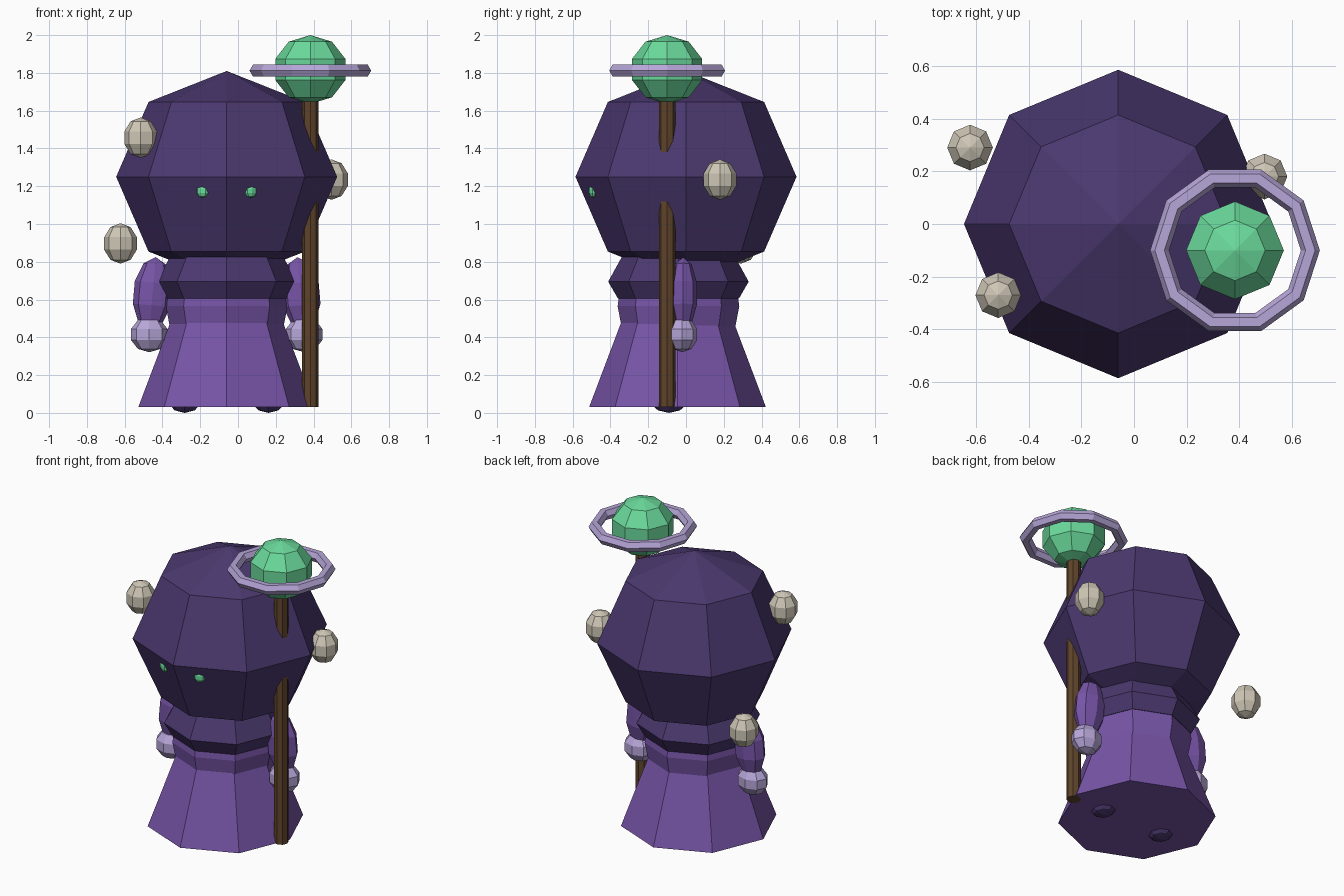
import bpy, bmesh, math
from mathutils import Matrix

if "Cube" in bpy.data.objects:
    bpy.data.objects.remove(bpy.data.objects["Cube"])

CX = -0.06  # body axis


def material(name, rgb):
    m = bpy.data.materials.new(name)
    m.diffuse_color = (*rgb, 1)
    m.use_nodes = True
    m.node_tree.nodes["Principled BSDF"].inputs["Base Color"].default_value = m.diffuse_color
    return m


DARK = material("dark violet cloth", (0.07, 0.04, 0.16))
PURPLE = material("purple cloth", (0.185, 0.09, 0.39))
LAVENDER = material("lavender", (0.47, 0.38, 0.69))
GREEN = material("glowing green", (0.145, 0.70, 0.33))
BROWN = material("brown wood", (0.115, 0.058, 0.024))
STONE = material("pale stone", (0.62, 0.57, 0.47))


def finish(name, bm, mat):
    bmesh.ops.recalc_face_normals(bm, faces=bm.faces)
    me = bpy.data.meshes.new(name)
    bm.to_mesh(me)
    bm.free()
    me.materials.append(mat)
    ob = bpy.data.objects.new(name, me)
    bpy.context.collection.objects.link(ob)
    return ob


def ball(name, center, radii, mat, rings=5, tilt=0.0, turn=0.0):
    bm = bmesh.new()
    bmesh.ops.create_uvsphere(bm, u_segments=8, v_segments=rings, radius=1,
                              matrix=Matrix.Diagonal((*radii, 1)))
    ob = finish(name, bm, mat)
    ob.location = center
    ob.rotation_euler = (0, tilt, turn)
    return ob


def lathe(name, center, profile, mat, sides=8):
    """Closed solid of revolution from (radius, height) pairs."""
    bm = bmesh.new()
    loops = []
    for r, z in profile:
        loops.append([bm.verts.new((center[0] + r * math.cos(i * math.tau / sides),
                                    center[1] + r * math.sin(i * math.tau / sides), z))
                      for i in range(sides)])
    for a, b in zip(loops, loops[1:]):
        for i in range(sides):
            j = (i + 1) % sides
            bm.faces.new((a[i], a[j], b[j], b[i]))
    bm.faces.new(loops[0])
    bm.faces.new(loops[-1])
    return finish(name, bm, mat)


# Hooded head with two eyes
ball("hood", (CX, 0, 1.25), (0.585, 0.585, 0.56), DARK, rings=4)
for side, label in ((-1, "left"), (1, "right")):
    ball(label + "_eye", (CX + side * 0.128, -0.493, 1.175), (0.036, 0.02, 0.036),
         GREEN, turn=side * math.radians(22.5))

# Collar, torso and flared robe
lathe("collar", (CX, -0.04), [(0.32, 0.605), (0.372, 0.695), (0.30, 0.825)], DARK)
lathe("torso", (CX, -0.04), [(0.28, 0.40), (0.30, 0.45), (0.322, 0.565), (0.315, 0.615)], PURPLE)
lathe("robe", (CX, -0.045), [(0.468, 0.03), (0.298, 0.48)], PURPLE)

# Arms, hands and feet
for side, label in ((-1, "left"), (1, "right")):
    ball(label + "_arm", (CX + side * 0.392, -0.015, 0.63), (0.105, 0.076, 0.195),
         PURPLE, tilt=-side * math.radians(5))
    ball(label + "_hand", (CX + side * 0.41, -0.02, 0.415), (0.102, 0.083, 0.094), LAVENDER)
    ball(label + "_foot", (CX + side * 0.222, -0.09, 0.07), (0.09, 0.1, 0.07), DARK)

# Staff topped by a ringed orb
SX, SY = 0.383, -0.10
lathe("staff", (SX, SY), [(0.044, 0.03), (0.044, 1.70)], BROWN)
ball("staff_orb", (SX, SY, 1.818), (0.195, 0.195, 0.182), GREEN)

bm = bmesh.new()
MAJOR, MINOR = 10, 6
grid = []
for i in range(MAJOR):
    a = i * math.tau / MAJOR
    row = []
    for j in range(MINOR):
        b = j * math.tau / MINOR
        r = 0.286 + 0.036 * math.cos(b)
        row.append(bm.verts.new((SX + r * math.cos(a), SY + r * math.sin(a),
                                 1.812 + 0.036 * math.sin(b))))
    grid.append(row)
for i in range(MAJOR):
    n = (i + 1) % MAJOR
    for j in range(MINOR):
        k = (j + 1) % MINOR
        bm.faces.new((grid[i][j], grid[n][j], grid[n][k], grid[i][k]))
finish("orb_ring", bm, LAVENDER)

# Floating stones
for i, p in enumerate([(-0.622, 0.29, 0.897), (-0.515, -0.27, 1.457), (0.495, 0.18, 1.235)]):
    ball(f"floating_stone_{i + 1}", p, (0.091, 0.091, 0.107), STONE)
